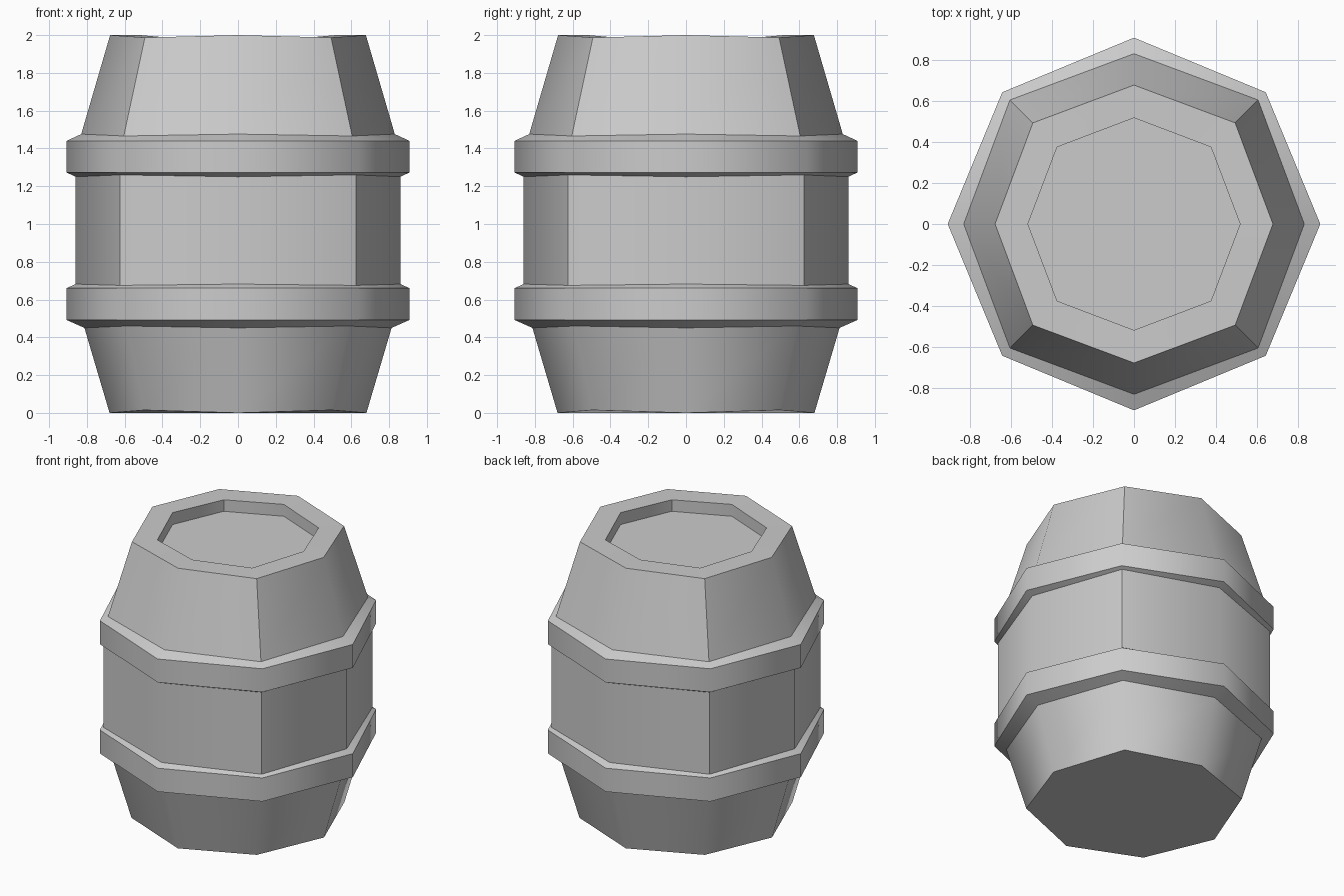
import bpy, bmesh
from math import cos, sin, pi

if "Cube" in bpy.data.objects:
    bpy.data.objects.remove(bpy.data.objects["Cube"])

SIDES = 8


def lathe(name, profile):
    """Closed octagonal lathe; each profile point is
    (axis radius, axis z, diagonal radius, diagonal z)."""
    bm = bmesh.new()
    rings = []
    for ra, za, rd, zd in profile:
        ring = []
        for i in range(SIDES):
            r, z = (rd, zd) if i % 2 else (ra, za)
            a = 2 * pi * i / SIDES
            ring.append(bm.verts.new((r * cos(a), r * sin(a), z)))
        rings.append(ring)
    for low, high in zip(rings, rings[1:]):
        for i in range(SIDES):
            j = (i + 1) % SIDES
            bm.faces.new((low[i], low[j], high[j], high[i]))
    # bottom and recessed lid
    bm.faces.new(rings[0][::-1])
    bm.faces.new(rings[-1])
    bmesh.ops.recalc_face_normals(bm, faces=bm.faces)
    mesh = bpy.data.meshes.new(name)
    bm.to_mesh(mesh)
    bm.free()
    obj = bpy.data.objects.new(name, mesh)
    bpy.context.collection.objects.link(obj)
    bpy.ops.object.select_all(action='DESELECT')
    obj.select_set(True)
    bpy.context.view_layer.objects.active = obj
    bpy.ops.object.shade_smooth_by_angle(angle=46 * pi / 180)
    return obj


# Hoop: outer band standing proud of the staves
def hoop(z0, z1):
    return [(0.908, z0, 0.908, z0), (0.908, z1, 0.908, z1)]


profile = (
    # lower staves
    [(0.68, 0.0, 0.70, 0.015), (0.813, 0.45, 0.83, 0.46)]
    + hoop(0.492, 0.66)
    # middle staves
    + [(0.86, 0.682, 0.883, 0.675), (0.86, 1.25, 0.883, 1.26)]
    + hoop(1.273, 1.44)
    # upper staves, flat rim and recessed lid
    + [(0.83, 1.476, 0.855, 1.466), (0.677, 2.0, 0.697, 1.987),
       (0.517, 2.0, 0.53, 1.987), (0.517, 1.915, 0.53, 1.905)]
)
lathe("barrel", profile)
